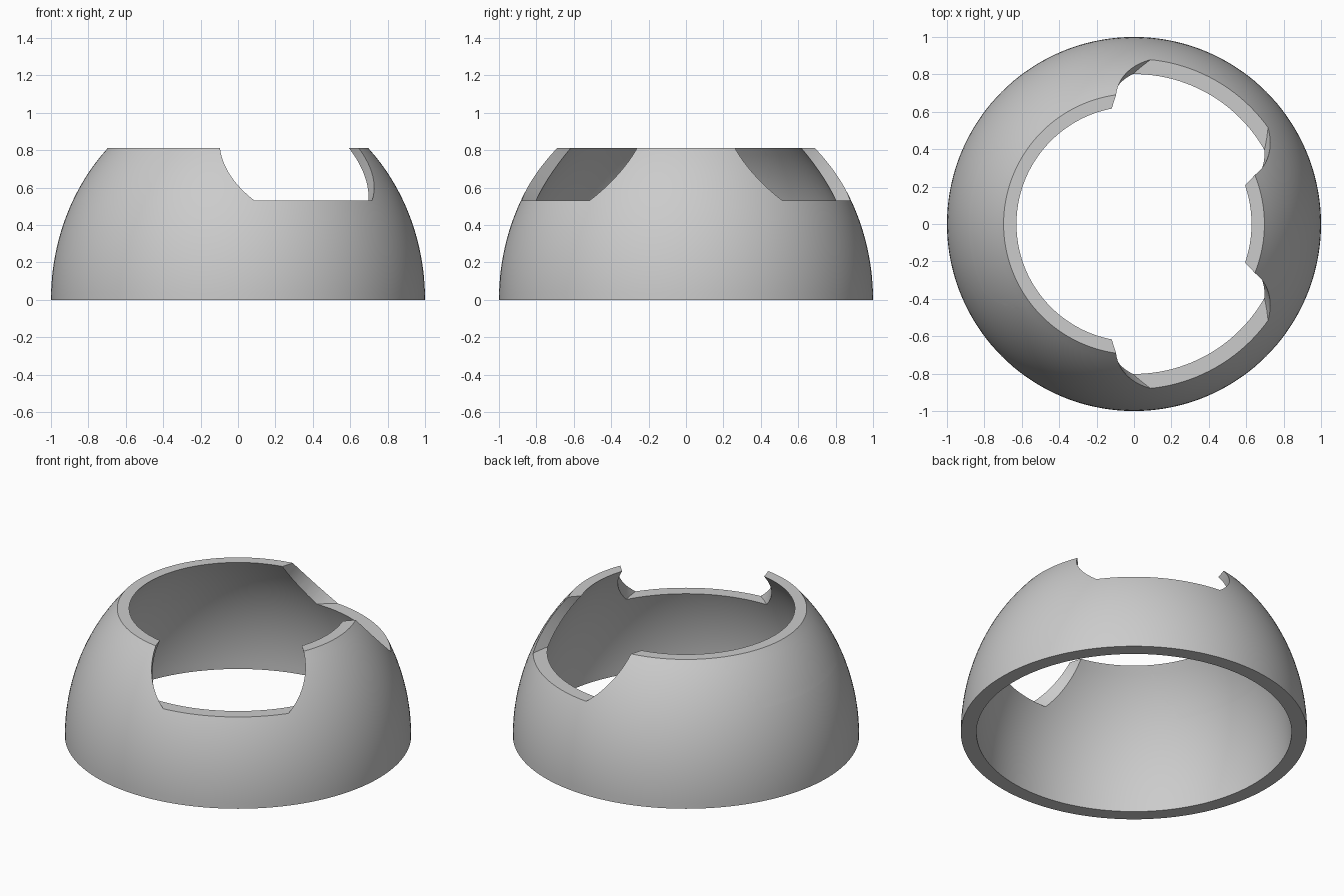
import bpy, bmesh, math
from mathutils import Matrix, Vector

if "Cube" in bpy.data.objects:
    bpy.data.objects.remove(bpy.data.objects["Cube"])

HEIGHT, SILL = 0.81, 0.53      # dome top and notch floor
SEGMENTS, ROWS = 144, 20

grey = bpy.data.materials.new("plain grey")
grey.use_nodes = True
grey.diffuse_color = (0.6, 0.6, 0.6, 1)
grey.node_tree.nodes["Principled BSDF"].inputs["Base Color"].default_value = (0.6, 0.6, 0.6, 1)


def make_object(name, bm):
    bmesh.ops.recalc_face_normals(bm, faces=bm.faces[:])
    mesh = bpy.data.meshes.new(name)
    bm.to_mesh(mesh)
    bm.free()
    mesh.materials.append(grey)
    obj = bpy.data.objects.new(name, mesh)
    bpy.context.collection.objects.link(obj)
    return obj


def wall_profile(radius, rise):
    """Points up an ellipse from the base to the open top."""
    heights = [HEIGHT * i / ROWS for i in range(ROWS + 1)]
    return [(radius * math.sqrt(1 - (z / rise) ** 2), z) for z in heights]


# Dome shell: closed wall section turned around z
profile = wall_profile(1.0, 1.13) + wall_profile(0.91, 1.12)[::-1]
bm = bmesh.new()
rings = []
for s in range(SEGMENTS):
    a = math.tau * s / SEGMENTS
    rings.append([bm.verts.new((r * math.cos(a), r * math.sin(a), z)) for r, z in profile])
for s in range(SEGMENTS):
    ring, after = rings[s], rings[(s + 1) % SEGMENTS]
    for i in range(len(profile)):
        j = (i + 1) % len(profile)
        bm.faces.new((ring[i], after[i], after[j], ring[j]))
dome = make_object("dome_shell", bm)

# Notch cutters: tilted cylinders, square to the wall, with a level floor
for k, turn in enumerate((60, 180, 300)):
    bm = bmesh.new()
    axis = Vector((0.746, 0, 0.666))
    place = Matrix.Translation(Vector((0.63, 0, 0.72)) + axis * 0.1)
    tilt = axis.to_track_quat('Z', 'Y').to_matrix().to_4x4()
    bmesh.ops.create_cone(bm, cap_ends=True, segments=96, radius1=0.445, radius2=0.445,
                          depth=0.8, matrix=place @ tilt)
    cut = bmesh.ops.bisect_plane(bm, geom=bm.verts[:] + bm.edges[:] + bm.faces[:],
                                 plane_co=(0, 0, SILL), plane_no=(0, 0, 1), clear_inner=True)
    rim = [e for e in cut["geom_cut"] if isinstance(e, bmesh.types.BMEdge)]
    bmesh.ops.contextual_create(bm, geom=rim)
    bm.transform(Matrix.Rotation(math.radians(turn), 4, 'Z'))
    cutter = make_object(f"notch_cutter_{k + 1}", bm)
    cutter.hide_render = True
    cutter.hide_set(True)
    mod = dome.modifiers.new(f"notch_{k + 1}", 'BOOLEAN')
    mod.operation, mod.object, mod.solver = 'DIFFERENCE', cutter, 'EXACT'

# Bake the notches, drop the cutters, then smooth with sharp rims
bpy.context.view_layer.update()
baked = bpy.data.meshes.new_from_object(dome.evaluated_get(bpy.context.evaluated_depsgraph_get()))
dome.modifiers.clear()
dome.data = baked
for obj in [o for o in bpy.data.objects if o.name.startswith("notch_cutter")]:
    bpy.data.objects.remove(obj)
bpy.context.view_layer.objects.active = dome
dome.select_set(True)
bpy.ops.object.shade_smooth_by_angle(angle=math.radians(30))
